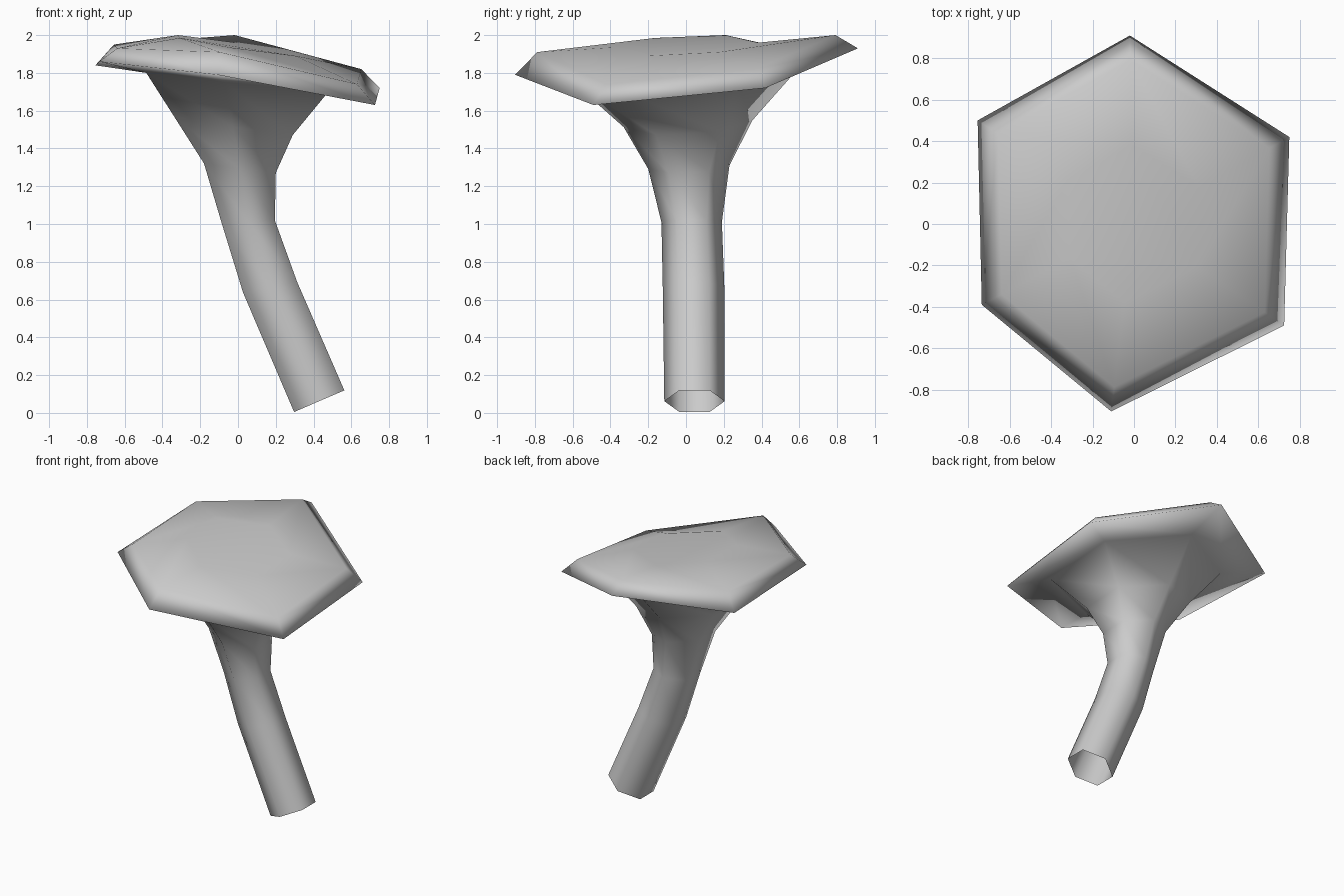
import bpy
import bmesh

old_cube = bpy.data.objects.get("Cube")
if old_cube:
    bpy.data.objects.remove(old_cube, do_unlink=True)

# Single plain grey material
grey = bpy.data.materials.new("plain_grey")
grey.use_nodes = True
colour = (0.6, 0.6, 0.6, 1)
grey.diffuse_color = colour
grey.node_tree.nodes["Principled BSDF"].inputs["Base Color"].default_value = colour


def stem_ring(centre, half_width, radius, tilt, lean=0.0):
    """Six-sided ring with corners at front and back; tilt is dz/dx, lean is dz/dy."""
    cx, cy, cz = centre
    corners = [(0, 1), (1, 0.5), (1, -0.5), (0, -1), (-1, -0.5), (-1, 0.5)]
    ring = []
    for u, v in corners:
        dx, dy = u * half_width, v * radius
        ring.append((cx + dx, cy + dy, cz + dx * tilt + dy * lean))
    return ring


def cap_ring(scale, heights):
    """Ring that follows the uneven cap outline."""
    return [(x * scale, y * scale, z) for (x, y), z in zip(outline, heights)]


# Bent, flaring stem, from the open foot upward
rings = [
    stem_ring((0.43, 0.045, 0.062), 0.133, 0.16, 0.43),
    stem_ring((0.17, 0.04, 0.665), 0.143, 0.163, 0.2),
    stem_ring((0.055, 0.03, 1.01), 0.14, 0.16, 0.07),
    stem_ring((0.01, 0.015, 1.3), 0.19, 0.215, -0.13, 0.04),
    stem_ring((-0.025, 0.01, 1.53), 0.315, 0.34, -0.16, 0.05),
]

# Uneven hexagonal cap: underside, rim, shoulder and crown
outline = [(-0.02, 0.91), (0.75, 0.42), (0.725, -0.49),
           (-0.11, -0.905), (-0.735, -0.39), (-0.755, 0.5)]
rim = [1.93, 1.72, 1.63, 1.79, 1.86, 1.84]
shoulder = [2.0, 1.82, 1.74, 1.91, 1.93, 1.95]
crown = [1.96, 1.91, 1.89, 1.935, 1.985, 2.0]
underside = [1.83, 1.73, 1.7, 1.75, 1.8, 1.82]
rings += [
    cap_ring(0.66, underside),
    cap_ring(1.0, rim),
    cap_ring(0.87, shoulder),
    cap_ring(0.42, crown),
]

# Loft the rings into one skin and close the crown
bm = bmesh.new()
loops = [[bm.verts.new(point) for point in ring] for ring in rings]
for lower, upper in zip(loops, loops[1:]):
    for i in range(len(lower)):
        j = (i + 1) % len(lower)
        bm.faces.new((lower[i], upper[i], upper[j], lower[j]))
bm.faces.new(list(reversed(loops[-1])))
bm.normal_update()
if bm.faces[-1:][0].normal.z < 0:
    bmesh.ops.reverse_faces(bm, faces=bm.faces[:])
bmesh.ops.recalc_face_normals(bm, faces=bm.faces[:])
for face in bm.faces:
    face.smooth = True

mesh = bpy.data.meshes.new("mushroom")
bm.to_mesh(mesh)
bm.free()
mesh.materials.append(grey)
mushroom = bpy.data.objects.new("mushroom", mesh)
bpy.context.collection.objects.link(mushroom)
